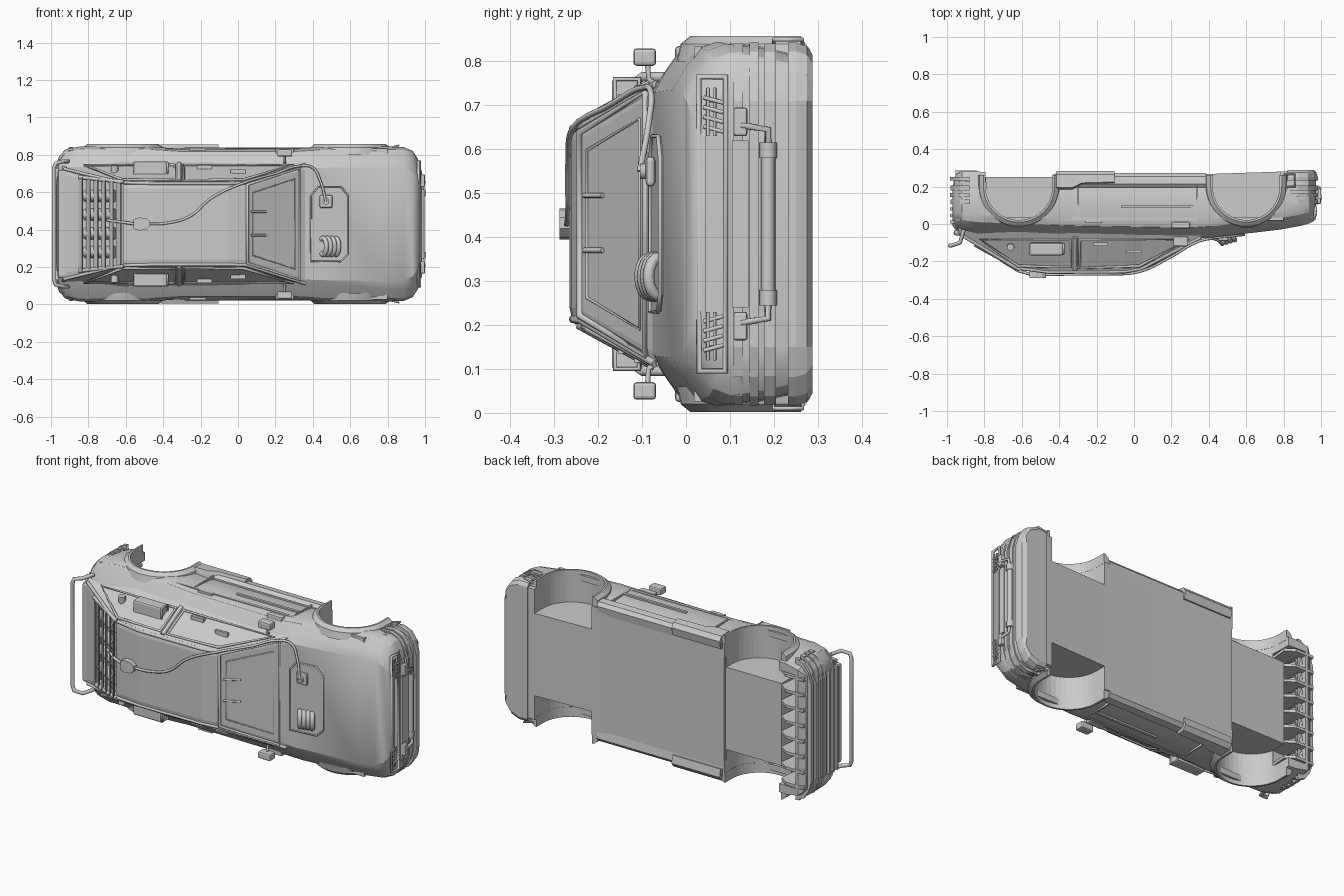
import bpy, bmesh
from math import pi, sin, cos
from mathutils import Matrix, Vector

if "Cube" in bpy.data.objects:
    bpy.data.objects.remove(bpy.data.objects["Cube"])

# Built upright (x length, y width, z height), then rolled onto its side at the end.

def mesh_obj(name, verts, faces, smooth=None):
    bm = bmesh.new()
    vs = [bm.verts.new(v) for v in verts]
    for f in faces:
        bm.faces.new([vs[i] for i in f])
    bmesh.ops.recalc_face_normals(bm, faces=bm.faces)
    me = bpy.data.meshes.new(name)
    bm.to_mesh(me)
    bm.free()
    ob = bpy.data.objects.new(name, me)
    bpy.context.collection.objects.link(ob)
    if smooth:
        bpy.context.view_layer.objects.active = ob
        bpy.ops.object.select_all(action='DESELECT')
        ob.select_set(True)
        bpy.ops.object.shade_smooth_by_angle(angle=smooth)
    return ob

def loft(name, rings, smooth=None):
    n = len(rings[0])
    verts = [p for r in rings for p in r]
    faces = [(i*n+j, i*n+(j+1) % n, (i+1)*n+(j+1) % n, (i+1)*n+j)
             for i in range(len(rings)-1) for j in range(n)]
    faces += [tuple(range(n)), tuple((len(rings)-1)*n+j for j in range(n))]
    return mesh_obj(name, verts, faces, smooth)

def side_prism(name, pts, y0, y1):      # profile in x,z
    return loft(name, [[(x, y, z) for x, z in pts] for y in (y0, y1)])

def plan_prism(name, pts, z0, z1):      # outline in x,y
    return loft(name, [[(x, y, z) for x, y in pts] for z in (z0, z1)])

def box(name, x0, x1, y0, y1, z0, z1, bevel=0):
    ob = side_prism(name, [(x0, z0), (x1, z0), (x1, z1), (x0, z1)], y0, y1)
    if bevel:
        m = ob.modifiers.new("bevel", 'BEVEL')
        m.width, m.segments = bevel, 2
    return ob

def tube(name, pts, r, closed=False, smooth=False):
    cu = bpy.data.curves.new(name, 'CURVE')
    cu.dimensions = '3D'
    cu.bevel_depth, cu.bevel_resolution, cu.use_fill_caps = r, 2, True
    if smooth:
        sp = cu.splines.new('BEZIER')
        sp.bezier_points.add(len(pts)-1)
        for b, p in zip(sp.bezier_points, pts):
            b.co = p
            b.handle_left_type = b.handle_right_type = 'AUTO'
    else:
        sp = cu.splines.new('POLY')
        sp.points.add(len(pts)-1)
        for b, p in zip(sp.points, pts):
            b.co = (*p, 1)
    sp.use_cyclic_u = closed
    ob = bpy.data.objects.new(name, cu)
    bpy.context.collection.objects.link(ob)
    return ob

def cut(target, cutters):
    for c in cutters:
        m = target.modifiers.new("cut", 'BOOLEAN')
        m.operation, m.object, m.solver = 'DIFFERENCE', c, 'EXACT'
        bpy.context.view_layer.objects.active = target
        bpy.ops.object.modifier_apply(modifier=m.name)
        bpy.data.objects.remove(c)

# lower body: stations of x, half width, bottom, top
stations = [(-.97, .32, -.20, .01), (-.955, .365, -.26, .03), (-.92, .40, -.285, .04), (-.84, .415, -.28, .05),
            (-.45, .412, -.265, .065), (-.3, .402, -.265, .07), (.3, .402, -.265, .08), (.42, .41, -.268, .072),
            (.78, .415, -.28, .03), (.89, .41, -.285, .01), (.935, .39, -.285, -.002),
            (.96, .35, -.28, -.015), (.972, .30, -.27, -.03)]
rings = []
for x, w, b, t in stations:
    half = [(w-.035, b), (w-.01, -.17), (w, t-.1), (w-.015, t-.06), (w-.065, t-.025), (w-.11, t)]
    rings.append([(x, y, z) for y, z in half] + [(x, -y, z) for y, z in reversed(half)])
body = loft("body", rings, .5)

# wheel wells, stepped rear floor and diffuser opening
def arch(cx, r, z0=-.20, low=-.35):
    return [(cx+r, low)] + [(cx+r*cos(a*pi/20), z0+r*sin(a*pi/20)) for a in range(21)] + [(cx-r, low)]
cutters = []
for s in (1, -1):
    for cx in (-.615, .60):
        cutters.append(side_prism("well_cutter", arch(cx, .18), s*.24, s*.5))
cutters.append(box("rear_cutter", -.80, -.43, -.30, .30, -.35, -.25))
cutters.append(box("diffuser_cutter", -.905, -.79, -.33, .33, -.36, -.15))
# grille recess in the nose
cutters.append(box("grille_cutter", .945, 1.1, -.275, .275, -.09, -.045))
cut(body, cutters)

# wheel arch flares, tapering outwards
for s in (1, -1):
    for cx in (-.615, .60):
        loft("arch_flare", [[(x, s*y, z) for x, z in arch(cx, r, low=-.262) + arch(cx, .179, low=-.262)[::-1]]
                            for r, y in ((.222, .37), (.212, .41), (.19, .428))], .6)

# cabin: x, base half width, top half width, top height
rings = []
for x, wb, wt, t in [(-.94, .31, .295, .055), (-.63, .345, .225, .238), (-.45, .345, .22, .265),
                     (-.05, .345, .22, .262), (.04, .345, .222, .245), (.365, .335, .322, .072)]:
    rings.append([(x, wb, .02), (x, wt, t-.006), (x, wt-.03, t), (x, -wt+.03, t), (x, -wt, t-.006), (x, -wb, .02)])
cabin = loft("cabin", rings)
# louvre bay let into the sloping tail
cut(cabin, [side_prism("bay_cutter", [(-.83, .3), (-.83, .075), (-.66, .165), (-.615, .20), (-.615, .3)], -.235, .235)])

# side window frames laid along the sloped cabin side
def on_side(x, z, s):
    return (x, s*(.345-(z-.03)*.55), z)
for s in (1, -1):
    for win in ([(-.82, .085), (-.34, .085), (-.34, .23), (-.62, .225)],
                [(-.29, .085), (.29, .085), (.03, .225), (-.29, .235)]):
        tube("window_frame", [on_side(x, z, s) for x, z in win], .008, True)
    tube("roof_rail", [(-.93, s*.295, .055), (-.63, s*.222, .235), (-.45, s*.217, .258), (-.05, s*.217, .255),
                       (.04, s*.219, .239), (.36, s*.318, .07)], .009)
    tube("window_divider", [on_side(-.315, .07, s), on_side(-.315, .245, s)], .012)
    # quarter panel intake
    box("side_intake", -.56, -.38, s*.23, s*.335, .10, .168, .01)
    tube("intake_rim", [(-.378, s*.26, .107), (-.378, s*.33, .107), (-.378, s*.33, .162), (-.378, s*.26, .162)], .006, True)
    box("window_hatch", -.22, -.14, s*.27, s*.315, .10, .118)
    box("window_latch", -.04, .04, s*.25, s*.295, .14, .155)
    tube("fuel_cap", [(-.66, s*.27, .12), (-.66, s*.315, .125)], .02)
    # door mirrors
    box("mirror", .21, .29, s*.36, s*.40, .068, .12, .008)
    tube("mirror_stalk", [(.25, s*.31, .06), (.25, s*.33, .085), (.25, s*.37, .088)], .006)
    # skirts, sill pods, door seams and handles
    loft("sill", [[(x, s*y, z) for y, z in ((.34, -.265), (.385, -.272), (.405, -.255), (.41, -.215), (.395, -.195), (.34, -.195))]
                  for x in (-.42, .385)], .6)
    loft("sill_pod", [[(x, s*y, z) for y, z in ((.35, -.275), (.395, -.284), (.42, -.265), (.426, -a+.01), (.40, -a+.02), (.35, -a+.02))]
                      for x, a in ((-.415, .205), (-.33, .205), (-.28, .23), (-.105, .235))], .6)
    box("belt_strip", -.82, .80, s*.37, s*.404, -.035, -.018)
    box("door_trim", -.07, .33, s*.39, s*.406, -.10, -.085)
    box("door_handle", -.26, -.17, s*.38, s*.406, -.025, -.005)
    for x in (-.30, .335):
        box("door_seam", x-.004, x+.004, s*.38, s*.405, -.2, -.03)
    box("cowl_block", .20, .30, s*.36, s*.405, -.01, .025, .008)

# windscreen frame and inner trim
for k, r in ((1, .009), (.8, .004)):
    cxm, pts = .2, [(.05, .21), (.33, .30), (.33, -.30), (.05, -.21)]
    tube("windscreen_frame", [(cxm+(x-cxm)*k, y*k, .158-(cxm+(x-cxm)*k-.2)*.535+.003) for x, y in pts], r, True)
for y in (-.06, .065):
    tube("windscreen_bar", [(.07, y, .232), (.15, y, .189)], .006)

# rear window louvres with tanks beneath
for i in range(6):
    t = i/5
    x, z, w = -.835+t*.205, .115+t*.122, .25-t*.03
    side_prism("louvre", [(x-.012, z-.022), (x+.006, z+.012), (x+.002, z+.018), (x-.02, z-.012)], -w, w)
for y in (-.15, -.05, .05, .15):
    tube("tank", [(-.815, y, .085), (-.66, y, .178)], .032)
for s in (1, -1):
    tube("bay_edge", [(-.85, s*.25, .11), (-.61, s*.225, .243)], .011)
box("rear_deck", -.965, -.86, -.29, .29, .03, .062, .015)

# rear spoiler hoop
tube("spoiler_hoop", [(-.91, -.335, .03), (-.93, -.335, .10), (-.975, -.325, .115), (-.985, -.30, .115), (-.985, .30, .115),
                      (-.975, .325, .115), (-.93, .335, .10), (-.91, .335, .03)], .011)

# bonnet equipment: plate, coiled hose, socket
oct_pts = [(.39, -.2), (.55, -.2), (.59, -.16), (.59, .15), (.55, .2), (.43, .2), (.39, .15)]
loft("bonnet_hatch", [[(x, y, z0-(x-.39)*.11) for x, y in oct_pts] for z0 in (.05, .08)])
tube("hatch_rim", [(x, y, .081-(x-.39)*.11) for x, y in oct_pts], .005, True)
for i in range(4):
    a = i*.022
    ring = [(.455+a+.018*cos(k*pi/8), -.12+.045*sin(k*pi/8), .08-a*.3+.025*cos(k*pi/8)) for k in range(16)]
    tube("hose_coil", ring, .013, True)
box("socket", .435, .505, .085, .155, .07, .092, .01)
tube("plug", [(.47, .12, .08), (.47, .12, .105)], .018)

# cable across the roof to its junction box
tube("cable", [(.47, .12, .105), (.44, .23, .085), (.40, .30, .08), (.33, .31, .10), (.2, .27, .175), (.03, .22, .255),
               (-.14, .14, .268), (-.26, .04, .268), (-.38, .005, .27), (-.5, 0, .272)], .007, smooth=True)
plan_prism("junction_box", [(-.56, -.025), (-.53, -.035), (-.49, -.03), (-.47, -.01), (-.47, .015), (-.49, .03), (-.53, .035), (-.56, .025)], .25, .288)
tube("junction_lead", [(-.55, 0, .27), (-.62, .01, .25), (-.7, .02, .2)], .008)

# bumpers as wraparound layers
def nose(xs, off, sgn):
    half = [(xs, .402+off), (.88, .405+off), (.93, .385+off), (.962, .34+off), (.975+off, .28)]
    return [(sgn*x, y) for x, y in half] + [(sgn*x, -y) for x, y in reversed(half)]
for z0, z1, o in ((-.25, -.232, .008), (-.205, -.178, .006), (-.165, -.145, .008), (-.13, -.108, .006)):
    plan_prism("front_bumper_layer", nose(.82, o, 1), z0, z1)
    plan_prism("rear_bumper_layer", nose(.905, o, -1), z0, z1)
loft("front_bumper_lip", [[(x, y, z) for x, y in nose(.82, o, 1)] for z, o in ((-.25, .008), (-.275, 0), (-.288, -.02))])
plan_prism("rear_bumper_core", nose(.905, -.01, -1), -.23, -.02)
for z in (-.08, -.045, -.01):
    box("rear_light_slat", -.985, -.95, -.30, .30, z-.008, z+.008)

# front grille, lamps and push bar
tube("grille_frame", [(.972, -.335, -.09), (.972, .335, -.09), (.965, .335, -.03), (.965, -.335, -.03)], .008, True)
box("front_slot", .97, .985, -.19, .19, -.142, -.105)
for s in (1, -1):
    for i in range(4):
        y = s*(.21+i*.022)
        tube("lamp_bar", [(.974, y, -.085), (.97, y+s*.012, -.04)], .005)
    for z in (-.05, -.065):
        tube("lamp_slat", [(.974, s*.2, z), (.968, s*.31, z)], .004)
    box("bar_bracket", .975, 1.0, s*.2, s*.265, -.14, -.108, .006)
    tube("bar_arm", [(.995, s*.225, -.125), (.992, s*.215, -.187), (.985, s*.17, -.187)], .008)
    tube("bar_cap", [(.982, s*.15, -.187), (.982, s*.185, -.187)], .02)
    # corner loops at the lower bumper
    tube("corner_loop", [(.80, s*.405, -.20), (.86, s*.42, -.20), (.86, s*.42, -.265), (.80, s*.405, -.265)], .005)
tube("push_bar", [(.982, -.16, -.187), (.982, .16, -.187)], .016)

# rear diffuser fins
for i in range(8):
    y = -.315+i*.09
    side_prism("diffuser_fin", [(-.955, -.285), (-.84, -.285), (-.79, -.25), (-.80, -.14), (-.955, -.12)], y-.008, y+.008)
    if i < 7:
        tube("diffuser_scoop", [(-.93, y+.045, -.25), (-.88, y+.045, -.13)], .036)

# roll the finished car onto its side
M = Matrix.Translation((0, 0, .43)) @ Matrix.Rotation(pi/2, 4, 'X')
for ob in bpy.context.scene.objects:
    ob.matrix_world = M @ ob.matrix_world
